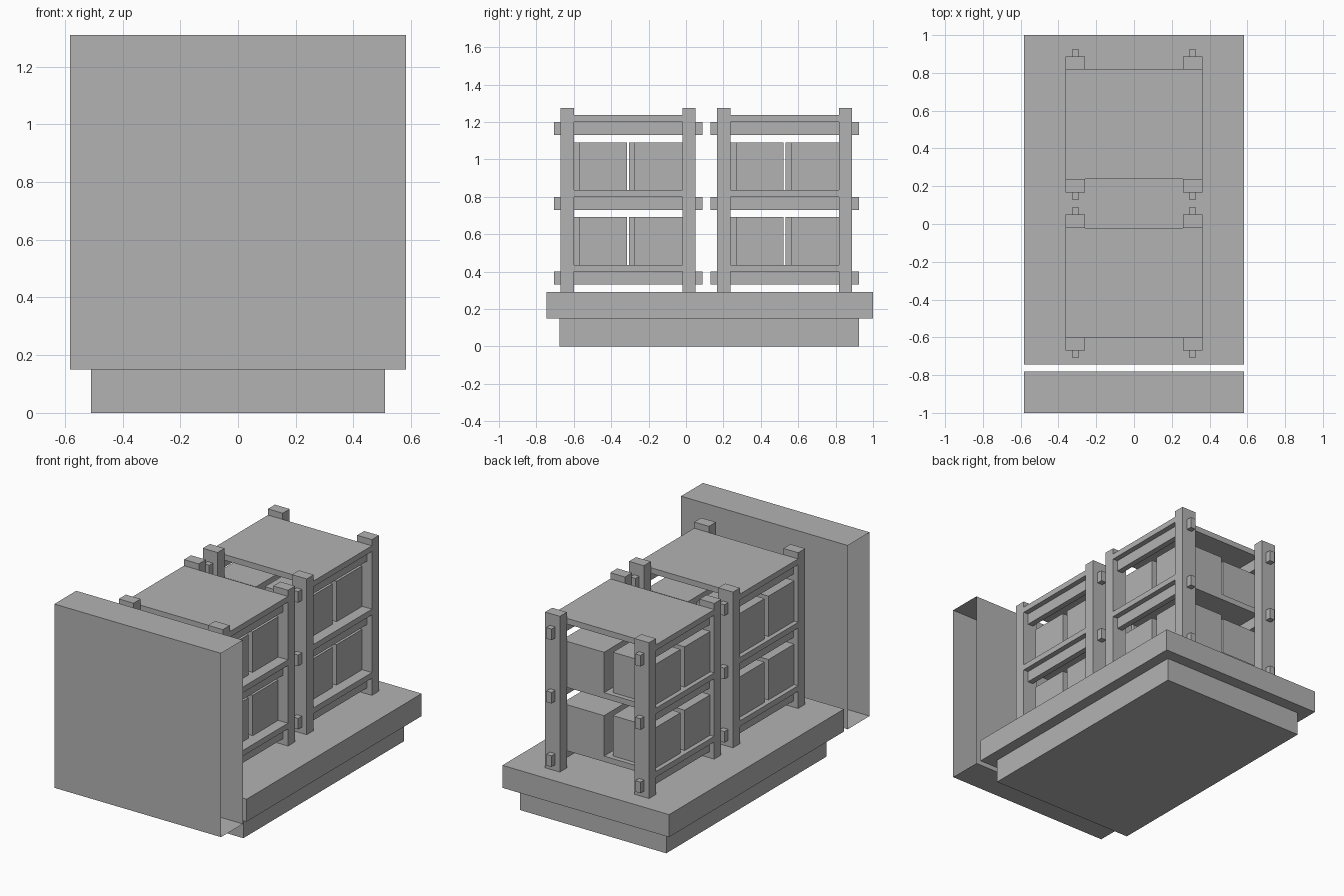
import bpy
import bmesh

if "Cube" in bpy.data.objects:
    bpy.data.objects.remove(bpy.data.objects["Cube"])

grey = bpy.data.materials.new("plain grey")
grey.use_nodes = True
GREY = (0.45, 0.45, 0.45, 1)
grey.diffuse_color = GREY
grey.node_tree.nodes["Principled BSDF"].inputs["Base Color"].default_value = GREY


def box(name, xs, ys, zs, open_sides=False):
    """Box between two limits on each axis, optionally without its x ends."""
    bm = bmesh.new()
    bmesh.ops.create_cube(bm, size=1)
    for v in bm.verts:
        v.co = [lim[int(c > 0)] for c, lim in zip(v.co, (xs, ys, zs))]
    if open_sides:
        bm.normal_update()
        ends = [f for f in bm.faces if abs(f.normal.x) > 0.5]
        bmesh.ops.delete(bm, geom=ends, context='FACES_ONLY')
    mesh = bpy.data.meshes.new(name)
    bm.to_mesh(mesh)
    bm.free()
    mesh.materials.append(grey)
    obj = bpy.data.objects.new(name, mesh)
    bpy.context.collection.objects.link(obj)
    return obj


# Base and front panel
box("lower_base", (-0.51, 0.51), (-0.675, 0.925), (0, 0.15))
box("upper_base", (-0.582, 0.582), (-0.745, 1.0), (0.15, 0.292))
box("front_panel", (-0.582, 0.582), (-1.0, -0.782), (0.15, 1.31), open_sides=True)

# Shelf sizes
HALF = 0.29          # half the depth between posts
POST = 0.07
LEVELS = (0.40, 0.80, 1.20)
BOARD = 0.036
BOX_Y, BOX_H, GAP = 0.255, 0.255, 0.04


def shelf_unit(label, cy):
    for side, s in (("left", 1), ("right", -1)):
        # Posts
        for end, e in (("front", -1), ("back", 1)):
            ys = sorted((cy + e * HALF, cy + e * (HALF + POST)))
            xs = sorted((s * 0.26, s * 0.363))
            box(f"{label}_{end}_{side}_post", xs, ys, (0.292, 1.275))
        # Rails running through the posts
        for i, z in enumerate(LEVELS):
            xs = sorted((s * 0.292, s * 0.329))
            box(f"{label}_{side}_rail_{i}", xs, (cy - 0.397, cy + 0.397), (z - 0.07, z))
    # Boards
    for i, z in enumerate(LEVELS):
        box(f"{label}_board_{i}", (-0.363, 0.363), (cy - HALF, cy + HALF), (z, z + BOARD))
    # Crates, two staggered rows on the two lower boards
    for i, z in enumerate(LEVELS[:2]):
        z += BOARD
        for row, x0, y0 in (("left", 0.0, cy - HALF + GAP - 0.01),
                            ("right", -0.335, cy - HALF)):
            for k in range(2):
                y = y0 + k * (BOX_Y + GAP)
                box(f"{label}_{row}_crate_{i}_{k}", (x0, x0 + 0.295),
                    (y, y + BOX_Y), (z, z + BOX_H))


shelf_unit("front_shelf", -0.31)
shelf_unit("back_shelf", 0.527)
